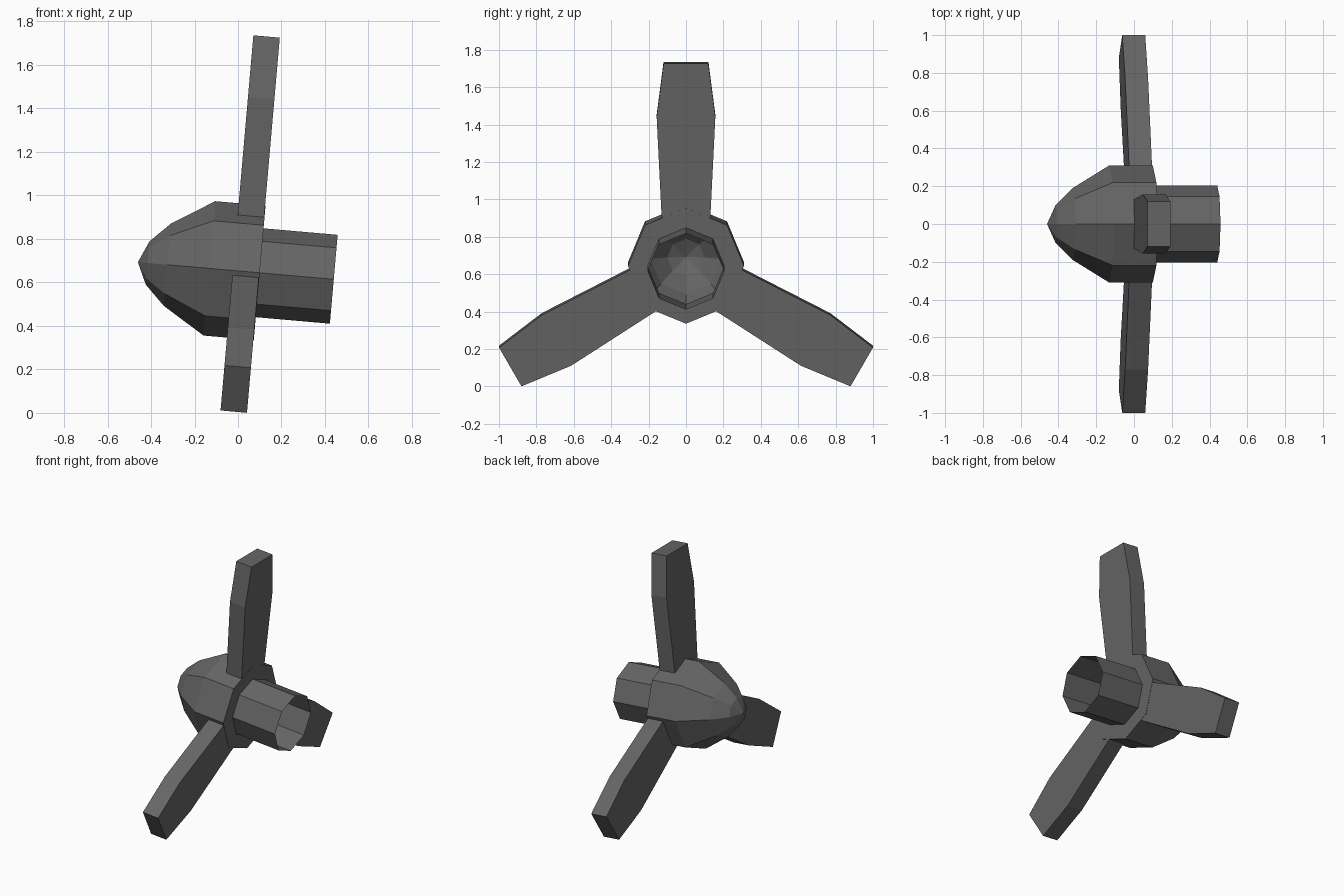
import bpy, bmesh, math
from mathutils import Matrix, Vector

if "Cube" in bpy.data.objects:
    bpy.data.objects.remove(bpy.data.objects["Cube"])

grey = bpy.data.materials.new("dark_grey")
grey.diffuse_color = (0.13, 0.13, 0.13, 1)
grey.use_nodes = True
grey.node_tree.nodes["Principled BSDF"].inputs["Base Color"].default_value = grey.diffuse_color

# Whole propeller leans 5 degrees; local x is the shaft axis
TILT = Matrix.Translation((0, 0, 0.653)) @ Matrix.Rotation(math.radians(5), 4, 'Y')


def make_object(name, bm, spin=0):
    bmesh.ops.recalc_face_normals(bm, faces=bm.faces)
    mesh = bpy.data.meshes.new(name)
    bm.to_mesh(mesh)
    bm.free()
    mesh.materials.append(grey)
    mesh.transform(TILT @ Matrix.Rotation(spin, 4, 'X'))
    obj = bpy.data.objects.new(name, mesh)
    bpy.context.collection.objects.link(obj)
    return obj


def lathe(name, profile, sides=8):
    """Revolve (x, radius) points around x; a zero radius makes a tip."""
    bm = bmesh.new()
    rings = []
    for x, r in profile:
        if r == 0:
            rings.append([bm.verts.new((x, 0, 0))] * sides)
        else:
            rings.append([bm.verts.new((x, r * math.sin(a), r * math.cos(a)))
                          for a in (math.tau * i / sides for i in range(sides))])
    for a, b in zip(rings, rings[1:]):
        for i in range(sides):
            j = (i + 1) % sides
            bm.faces.new(list(dict.fromkeys((a[i], a[j], b[j], b[i]))))
    return make_object(name, bm)


# Hollow spinner running into the open-ended shaft tube
lathe("spinner_and_shaft", [(-0.462, 0), (-0.417, 0.10), (-0.326, 0.19), (-0.132, 0.31),
                            (0.10, 0.31), (0.10, 0.205), (0.442, 0.205)])

# Three flat blades: half outline (half width, distance from axis), mirrored
HALF = [(0.129, 0.235), (0.157, 0.80), (0.12, 1.085)]
for n in range(3):
    bm = bmesh.new()
    outline = HALF + [(-y, z) for y, z in reversed(HALF)]
    face = bm.faces.new([bm.verts.new((-0.024, y, z)) for y, z in outline])
    ext = bmesh.ops.extrude_face_region(bm, geom=[face], use_keep_orig=True)
    bmesh.ops.translate(bm, vec=Vector((0.122, 0, 0)),
                        verts=[v for v in ext["geom"] if isinstance(v, bmesh.types.BMVert)])
    make_object(f"blade_{n + 1}", bm, math.tau * n / 3)
